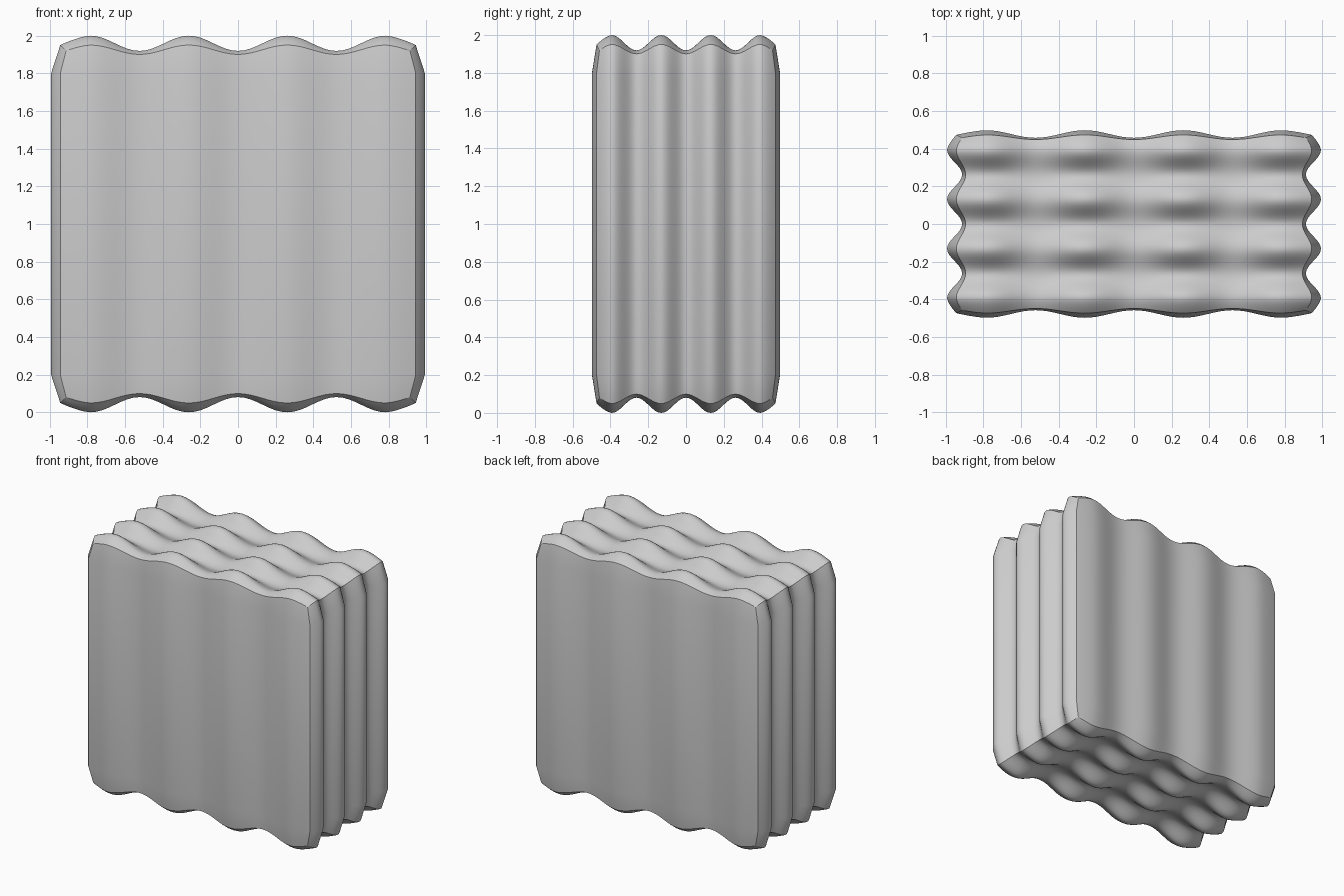
import bpy
import bmesh
import math

if "Cube" in bpy.data.objects:
    bpy.data.objects.remove(bpy.data.objects["Cube"])

KNEE = (0.79, 0.79, 0.8)      # where the rounded rim starts on each axis
SCALE = (0.993, 0.498, 1.0)   # half sizes of the block
PERIOD = KNEE[0] / 1.5        # wave spacing
CORE, RELIEF = 0.87, 0.13     # flat core and bump height
RIM = 0.38                    # bump height lost towards the rim


def rim_amount(axis, p):
    return max(0.0, (abs(p) - KNEE[axis]) / (1 - KNEE[axis]))


def bump(axis, p):
    """Relative bump height along one axis: waves across x and y, none along z."""
    t = rim_amount(axis, p)
    if axis == 2:
        return 1 - RIM * t
    if t > 0:
        return 1 - RIM * t ** 1.5
    return 0.69 - 0.31 * math.cos(2 * math.pi * p / PERIOD)


def shape(point):
    """Move a point of the plain cube onto the rippled block."""
    result = []
    for i in range(3):
        a, b = [j for j in range(3) if j != i]
        edge = CORE + RELIEF * bump(a, point[a]) * bump(b, point[b])
        t = rim_amount(i, point[i])
        size = KNEE[i] + (edge - KNEE[i]) * t if t > 0 else abs(point[i])
        result.append(math.copysign(size, point[i]) * SCALE[i])
    return result


# Plain cube, sliced finely across the waves and only at the rims in height
bm = bmesh.new()
bmesh.ops.create_cube(bm, size=2)
for edge in bm.edges:
    edge.smooth = False
waves = [KNEE[0] * k / 24 for k in range(-24, 25)]
rims = [s * (KNEE[0] + (1 - KNEE[0]) * k / 5) for s in (-1, 1) for k in range(1, 5)]
cuts = (waves + rims, waves + rims, [-KNEE[2], KNEE[2]])
for axis, places in enumerate(cuts):
    normal = [float(axis == j) for j in range(3)]
    for place in places:
        bmesh.ops.bisect_plane(bm, geom=bm.verts[:] + bm.edges[:] + bm.faces[:],
                               plane_co=[place * n for n in normal], plane_no=normal)

# Ripple the surface, keeping the twelve block edges crisp
for edge in bm.edges:
    mid = (edge.verts[0].co + edge.verts[1].co) / 2
    edge.smooth = sum(abs(c) > 0.9999 for c in mid) < 2
for vert in bm.verts:
    vert.co = shape([max(-1.0, min(1.0, c)) for c in vert.co])
for face in bm.faces:
    face.smooth = True
bmesh.ops.translate(bm, verts=bm.verts, vec=(0, 0, 1))
bmesh.ops.recalc_face_normals(bm, faces=bm.faces)

mesh = bpy.data.meshes.new("rippled_block")
bm.to_mesh(mesh)
bm.free()
block = bpy.data.objects.new("rippled_block", mesh)
bpy.context.collection.objects.link(block)

# Material
grey = bpy.data.materials.new("light_grey")
grey.use_nodes = True
colour = (0.6, 0.6, 0.6, 1)
grey.diffuse_color = colour
grey.node_tree.nodes["Principled BSDF"].inputs["Base Color"].default_value = colour
mesh.materials.append(grey)
